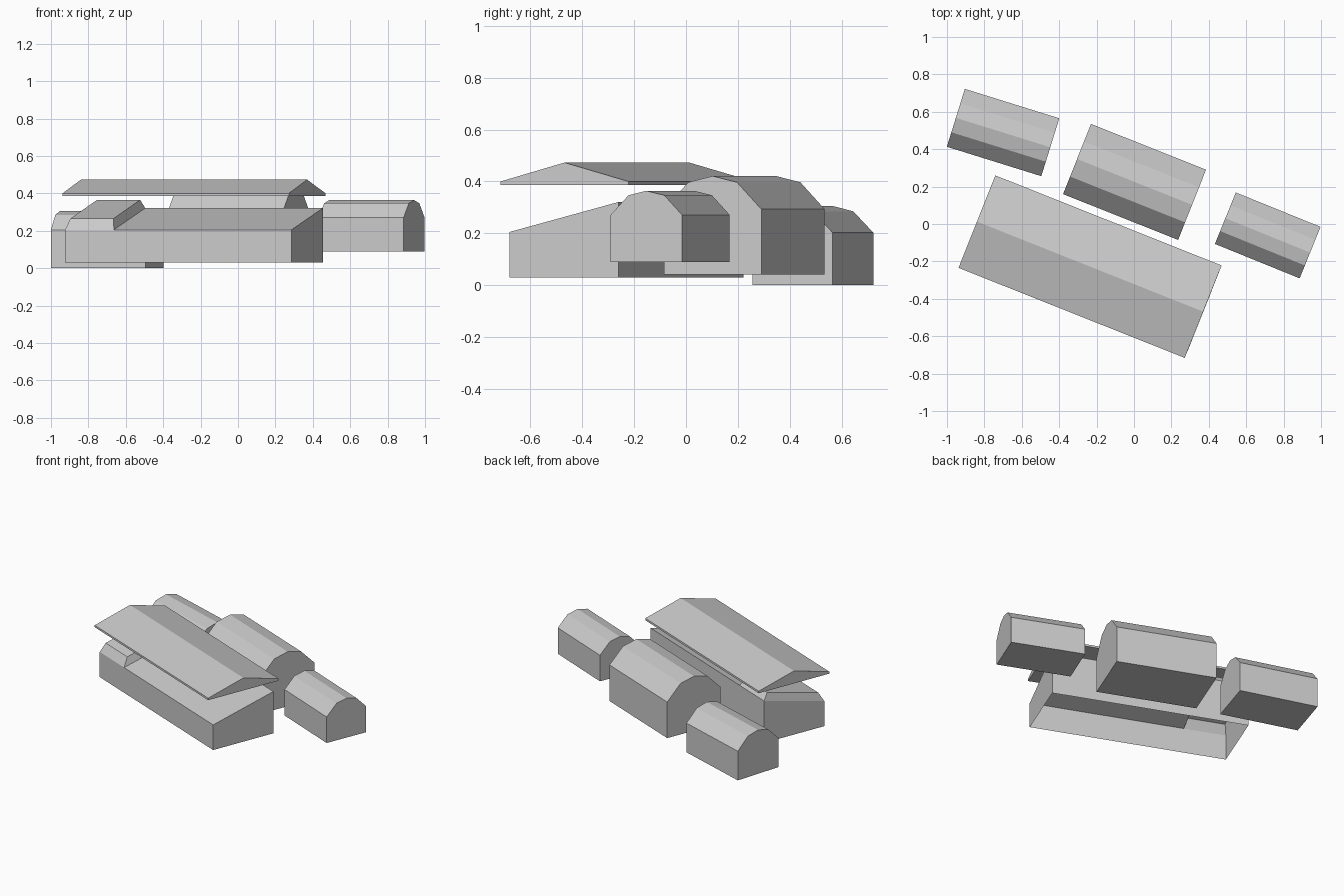
import bpy, bmesh, math

if "Cube" in bpy.data.objects:
    bpy.data.objects.remove(bpy.data.objects["Cube"])


def finish(bm, name, loc, angle):
    bmesh.ops.recalc_face_normals(bm, faces=bm.faces)
    mesh = bpy.data.meshes.new(name)
    bm.to_mesh(mesh)
    bm.free()
    obj = bpy.data.objects.new(name, mesh)
    obj.location = (loc[0], loc[1], 0)
    obj.rotation_euler.z = math.radians(angle)
    bpy.context.collection.objects.link(obj)
    return obj


def extrude_profile(name, profile, length, loc, angle):
    """Extrude a closed (depth, height) profile along local x."""
    bm = bmesh.new()
    face = bm.faces.new([bm.verts.new((-length / 2, y, z)) for y, z in profile])
    ext = bmesh.ops.extrude_face_region(bm, geom=[face], use_keep_orig=True)
    moved = [v for v in ext["geom"] if isinstance(v, bmesh.types.BMVert)]
    bmesh.ops.translate(bm, verts=moved, vec=(length, 0, 0))
    return finish(bm, name, loc, angle)


def hut(name, length, depth, base, eave, shoulder, ridge, loc, angle):
    d = depth / 2
    extrude_profile(name, [(-d, base), (d, base), (d, eave), (d / 2, shoulder),
                           (0, ridge), (-d / 2, shoulder), (-d, eave)],
                    length, loc, angle)


# Three barrel-roofed huts
hut("left_hut", 0.529, 0.324, 0.0, 0.203, 0.285, 0.305, (-0.70, 0.489), -17.3)
hut("middle_hut", 0.662, 0.404, 0.042, 0.293, 0.397, 0.421, (0.003, 0.225), -21.7)
hut("right_hut", 0.489, 0.297, 0.09, 0.271, 0.347, 0.364, (0.715, -0.061), -22.1)

# Raised gable roof over the front building
extrude_profile("gable_roof", [(-0.266, 0.386), (0.266, 0.386), (0.266, 0.4),
                               (0, 0.473), (-0.266, 0.4)],
                1.302, (-0.235, -0.228), -21.7)

# Front building: open-bottomed shed shell with a sloping top
L, D, split = 0.651, 0.227, -0.371
bm = bmesh.new()
bmesh.ops.create_cube(bm, size=2)
for v in bm.verts:
    back = v.co.y > 0
    v.co = (v.co.x * L, v.co.y * D,
            0.03 if v.co.z < 0 else (0.321 if back else 0.205))
bmesh.ops.bisect_plane(bm, geom=bm.verts[:] + bm.edges[:] + bm.faces[:],
                       plane_co=(split, 0, 0), plane_no=(1, 0, 0))
bm.normal_update()
bmesh.ops.delete(bm, geom=[f for f in bm.faces if f.normal.z < -0.9],
                 context='FACES')

# Tapered raised hatch on the left end of the shed top
lid = next(f for f in bm.faces if f.normal.z > 0.5
           and f.calc_center_median().x < split)
cap = bmesh.ops.extrude_discrete_faces(bm, faces=[lid])["faces"][0]
mid_x = cap.calc_center_median().x
for v in cap.verts:
    v.co.x += 0.016 if v.co.x < mid_x else -0.016
    v.co.z = 0.365 if v.co.y > 0 else 0.265
    v.co.y += -0.034 if v.co.y > 0 else 0.034
finish(bm, "front_shed", (-0.235, -0.23), -21.7)
